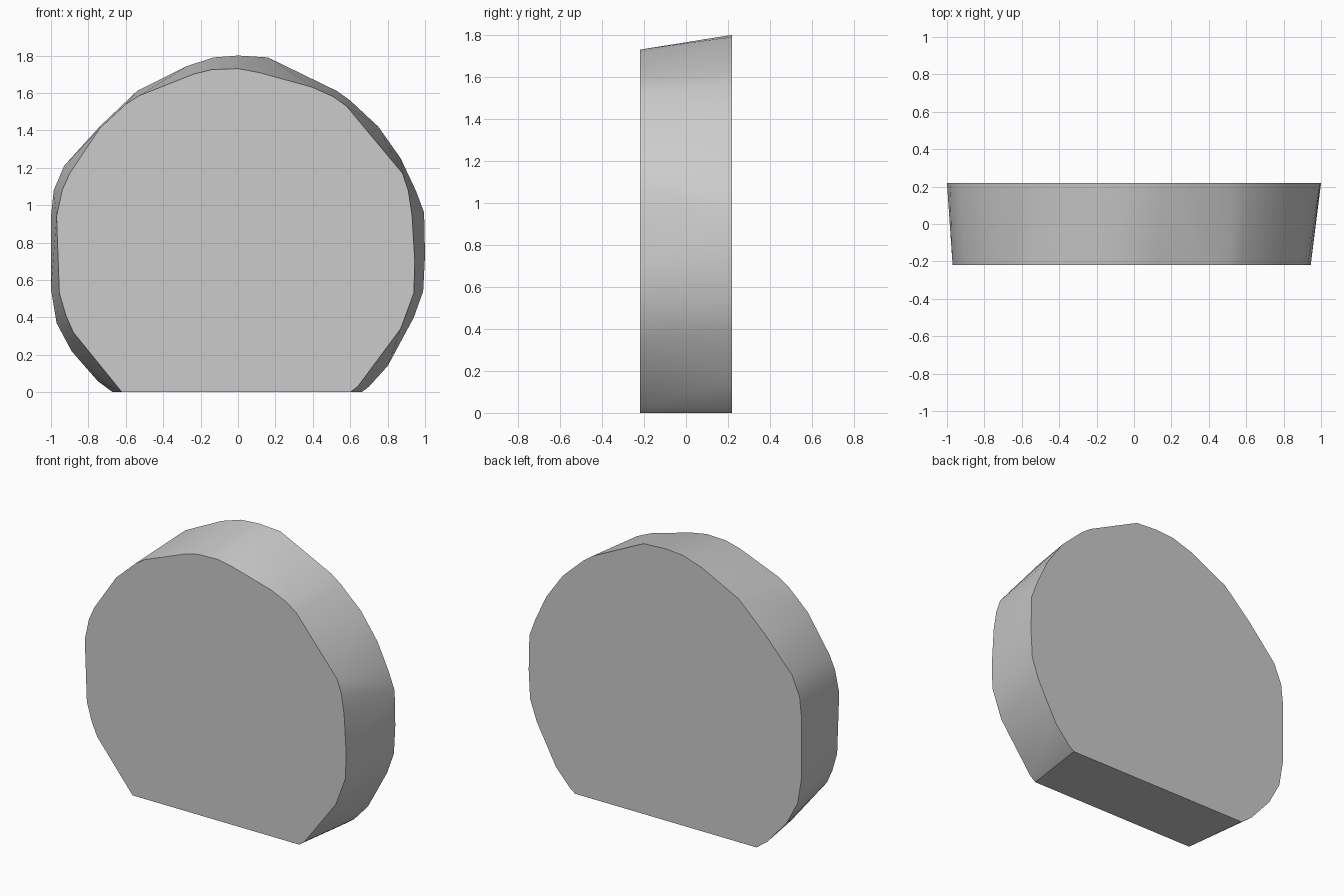
import bpy
import bmesh
import math

cube = bpy.data.objects.get("Cube")
if cube:
    bpy.data.objects.remove(cube, do_unlink=True)

# Stone-grey material
grey = bpy.data.materials.new("plain_grey")
grey.use_nodes = True
colour = (0.6, 0.6, 0.6, 1)
grey.diffuse_color = colour
grey.node_tree.nodes["Principled BSDF"].inputs["Base Color"].default_value = colour

# Outlines (x, z) of the smaller front cap and the larger back cap
FRONT = [(.60, 0), (.64, .03), (.87, .34), (.94, .53), (.945, .7), (.93, .95),
         (.91, 1.08), (.88, 1.17), (.58, 1.53), (.51, 1.58), (.4, 1.63),
         (.11, 1.71), (0, 1.73), (-.14, 1.725), (-.24, 1.7), (-.53, 1.585),
         (-.6, 1.54), (-.74, 1.41), (-.9, 1.17), (-.94, 1.08), (-.97, .94),
         (-.955, .53), (-.92, .41), (-.88, .32), (-.62, 0)]
BACK = [(.66, 0), (.7, .03), (.8, .14), (.94, .4), (.99, .54), (1, .73),
        (.995, .96), (.95, 1.08), (.87, 1.25), (.75, 1.42), (.6, 1.56),
        (.53, 1.61), (.16, 1.79), (0, 1.8), (-.13, 1.79), (-.27, 1.745),
        (-.54, 1.61), (-.74, 1.42), (-.93, 1.21), (-.985, 1.08), (-1, .94),
        (-1, .55), (-.97, .37), (-.89, .22), (-.75, .06), (-.67, 0)]
HALF_DEPTH = .218

# Skin both outlines into one tapered slab
bm = bmesh.new()
for outline, y in ((FRONT, -HALF_DEPTH), (BACK, HALF_DEPTH)):
    for x, z in outline:
        bm.verts.new((x, y, z))
hull = bmesh.ops.convex_hull(bm, input=bm.verts[:])
loose = {v for v in hull["geom_interior"] + hull["geom_unused"]
         if isinstance(v, bmesh.types.BMVert)}
bmesh.ops.delete(bm, geom=list(loose), context='VERTS')

# Merge the flat caps and base into single faces
bmesh.ops.dissolve_limit(bm, angle_limit=math.radians(.5),
                         verts=bm.verts[:], edges=bm.edges[:])
bmesh.ops.recalc_face_normals(bm, faces=bm.faces[:])

mesh = bpy.data.meshes.new("rounded_slab")
bm.to_mesh(mesh)
bm.free()
mesh.materials.append(grey)
slab = bpy.data.objects.new("rounded_slab", mesh)
bpy.context.collection.objects.link(slab)

# Smooth rim, crisp caps
bpy.ops.object.select_all(action='DESELECT')
slab.select_set(True)
bpy.context.view_layer.objects.active = slab
bpy.ops.object.shade_smooth_by_angle(angle=math.radians(35))
